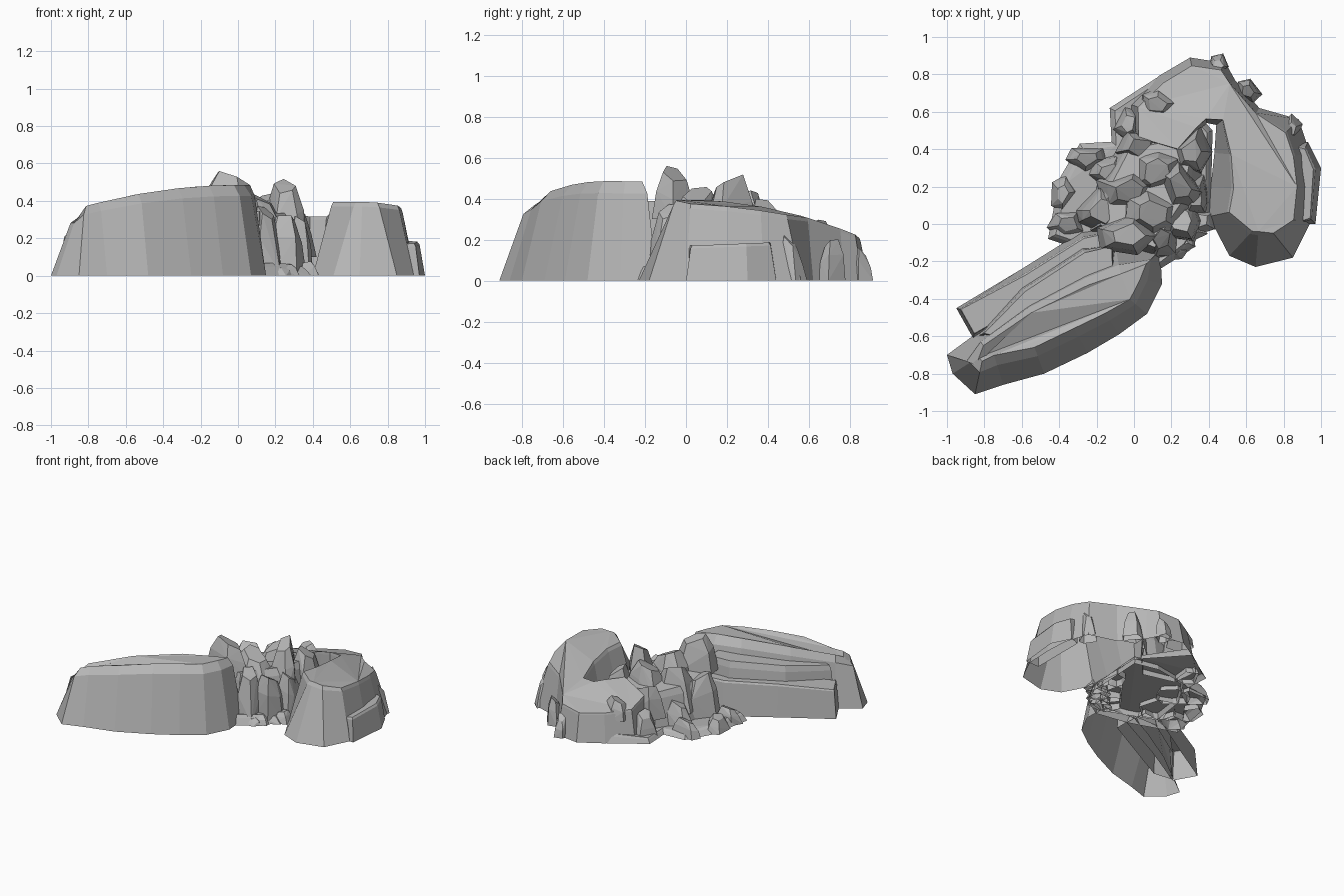
import bpy, bmesh, math, random
from mathutils import Vector

random.seed(11)
cube = bpy.data.objects.get("Cube")
if cube:
    bpy.data.objects.remove(cube, do_unlink=True)

stone = bpy.data.materials.new("grey stone")
stone.use_nodes = True
stone.diffuse_color = (0.47, 0.47, 0.47, 1)
stone.node_tree.nodes["Principled BSDF"].inputs["Base Color"].default_value = stone.diffuse_color


def finish(name, bm):
    mesh = bpy.data.meshes.new(name)
    bm.to_mesh(mesh)
    bm.free()
    mesh.materials.append(stone)
    obj = bpy.data.objects.new(name, mesh)
    bpy.context.collection.objects.link(obj)


def inward(points, i):
    """Inward direction at a corner of an anticlockwise outline."""
    before, here, after = (Vector(points[(i + k) % len(points)][:2]) for k in (-1, 0, 1))
    run = (here - before).normalized() + (after - here).normalized()
    return Vector((-run.y, run.x)).normalized()


def mesa(name, outline, height, bevel=1.3, shoulder=0.88):
    """Sloped rock wall with a bevelled rim; each corner is x, y, wall slope."""
    bm = bmesh.new()
    rings = []
    for slope, level in ((0, 0), (1, shoulder), (bevel, 1)):
        ring = []
        for i, (x, y, inset) in enumerate(outline):
            p = Vector((x, y)) + inward(outline, i) * inset * slope
            ring.append(bm.verts.new((p.x, p.y, height(p.x, p.y) * level)))
        rings.append(ring)
    for low, high in zip(rings, rings[1:]):
        for i in range(len(low)):
            j = (i + 1) % len(low)
            bm.faces.new((low[i], low[j], high[j], high[i]))
    cap = bm.faces.new(rings[-1])
    bm.normal_update()
    bmesh.ops.triangulate(bm, faces=[cap], ngon_method='EAR_CLIP')
    finish(name, bm)


def boulder(name, x, y, rx, ry, bottom, top, turn=0.0, sides=5):
    """Chunky tapered stone with a tilted top, open underneath."""
    bm = bmesh.new()
    angles = [turn + math.tau * (i + random.uniform(-0.3, 0.3)) / sides for i in range(sides)]
    tilt = random.uniform(0, math.tau)
    for level, width in ((0, 1.25), (0.65, 1), (1, 0.6)):
        for a in angles:
            w = width * random.uniform(0.88, 1.1)
            z = bottom + (top - bottom) * level
            if level:
                z -= 0.04 * (1 - math.cos(a - tilt)) * min(1, (top - bottom) / 0.25)
            bm.verts.new((x + rx * w * math.cos(a), y + ry * w * math.sin(a), z))
    hull = bmesh.ops.convex_hull(bm, input=bm.verts)
    loose = [v for v in hull["geom_interior"] if isinstance(v, bmesh.types.BMVert)]
    bmesh.ops.delete(bm, geom=loose, context='VERTS')
    bmesh.ops.recalc_face_normals(bm, faces=bm.faces)
    under = [f for f in bm.faces if f.normal.z < -0.7]
    bmesh.ops.delete(bm, geom=under, context='FACES')
    finish(name, bm)


# Long front ridge, with a lower nose at its outer end
def ridge_height(x, y):
    return 0.32 if x < -0.83 else 0.485 - 0.17 * x * x


mesa("front_ridge", [
    (-1, -.7, .11), (-.97, -.8, .11), (-.85, -.91, .12), (-.7, -.86, .11),
    (-.48, -.8, .1), (-.25, -.69, .1), (-.08, -.59, .09), (.07, -.48, .08),
    (.15, -.32, .08), (.14, -.14, .07), (-.1, -.12, .1), (-.3, -.22, .08),
    (-.6, -.4, .06), (-.85, -.59, .05)], ridge_height, 1.5)

# Stepped ledges behind the ridge
mesa("upper_ledge", [
    (-.84, -.6, .03), (-.7, -.62, .01), (-.1, -.3, .01), (-.1, -.1, .02),
    (-.28, -.1, .04), (-.62, -.32, .04)], lambda x, y: 0.4 + 0.1 * x, 1.4)
mesa("lower_ledge", [
    (-.86, -.61, .02), (-.5, -.4, .01), (-.1, -.2, .01), (-.12, -.02, .03),
    (-.28, -.04, .03), (-.6, -.24, .03), (-.95, -.45, .02)],
    lambda x, y: 0.27 + 0.06 * x, 1.3, 0.95)


# Curved arm sweeping round the back and down the other side
def arm_height(x, y):
    return 0.395 - 0.25 * y * y - 0.15 * max(0, x - 0.72) - 0.22 * max(0, 0.35 - x)


mesa("curved_arm", [
    (.4, .04, .1), (.51, -.17, .16), (.65, -.23, .17), (.85, -.18, .15),
    (.94, 0, .08), (.95, .2, .07), (.94, .38, .08), (.88, .56, .09), (.67, .62, .03),
    (.54, .77, .03), (.49, .86, .04), (.3, .89, .04), (.13, .79, .04), (-.02, .64, .04),
    (.0, .44, .03), (.24, .38, .02), (.35, .5, .02), (.39, .54, .02), (.44, .53, .04),
    (.43, .38, .08), (.41, .2, .11)], arm_height, 1.12, 0.94)

# Low rubble floor between the masses
mesa("rubble_floor", [
    (-.46, -.08, .03), (-.1, -.2, .02), (.14, -.24, .02), (.3, -.14, .03),
    (.41, .05, .02), (.42, .5, .02), (.15, .8, .02), (-.13, .62, .02),
    (-.12, .44, .02), (-.29, .43, .03), (-.4, .24, .03)],
    lambda x, y: 0.05 + 0.02 * math.sin(9 * x), 1.6, 0.7)

# Solid heart of the boulder pile
mesa("pile_core", [
    (-.24, -.04, .05), (.12, -.18, .04), (.24, -.08, .07), (.36, .08, .08),
    (.38, .46, .06), (.2, .5, .04), (-.06, .46, .05), (-.2, .24, .06)],
    lambda x, y: 0.32 + 0.1 * x - 0.1 * y, 1.4, 0.85)

# Piled boulders: x, y, half width, half depth, bottom, top
pile = [
    (-.03, -.06, .14, .1, .3, .56), (.1, .06, .15, .12, .15, .46),
    (.25, .2, .11, .12, .15, .52), (.25, .02, .1, .11, 0, .33),
    (.31, .39, .09, .11, .1, .4), (.12, .28, .13, .11, .15, .44),
    (-.03, .17, .14, .11, .1, .42), (-.17, .07, .11, .11, 0, .36),
    (.04, .41, .11, .09, .1, .34), (.33, .15, .06, .11, 0, .32),
    (.15, -.08, .08, .09, 0, .38), (-.13, .27, .1, .09, 0, .22),
]
for n, size in enumerate(pile):
    boulder(f"pile_boulder_{n + 1}", *size, turn=n * 0.7, sides=5 + n % 2)

# Stones resting on the back shelf and scattered at the west edge
scatter = [
    (.12, .64, .09, .07, .15, .3), (-.38, .16, .06, .08, 0, .12),
    (-.25, .35, .09, .07, 0, .13), (-.35, .0, .09, .07, 0, .12),
    (-.03, .54, .07, .08, 0, .2),
]
for n, size in enumerate(scatter):
    boulder(f"loose_stone_{n + 1}", *size, turn=n * 1.1)

# Low shelf and small buttresses along the outer foot of the arm
mesa("arm_shelf", [
    (.86, .0, .01), (.97, 0, .03), (1, .3, .03), (.93, .44, .03), (.86, .42, .01)],
    lambda x, y: 0.17 + 0.04 * y, 1.4, 0.92)
buttress = [(.61, .71, .06, .06, 0, .21), (.45, .85, .05, .05, 0, .17), (.84, .51, .05, .06, 0, .23)]
for n, size in enumerate(buttress):
    boulder(f"arm_buttress_{n + 1}", *size, turn=n * 0.9)

# Flat slabs in the front gully
for n in range(4):
    boulder(f"gully_slab_{n + 1}", .2 + .05 * n, -.13 + .05 * n, .08, .06, 0, .05 + .01 * n, turn=n)
